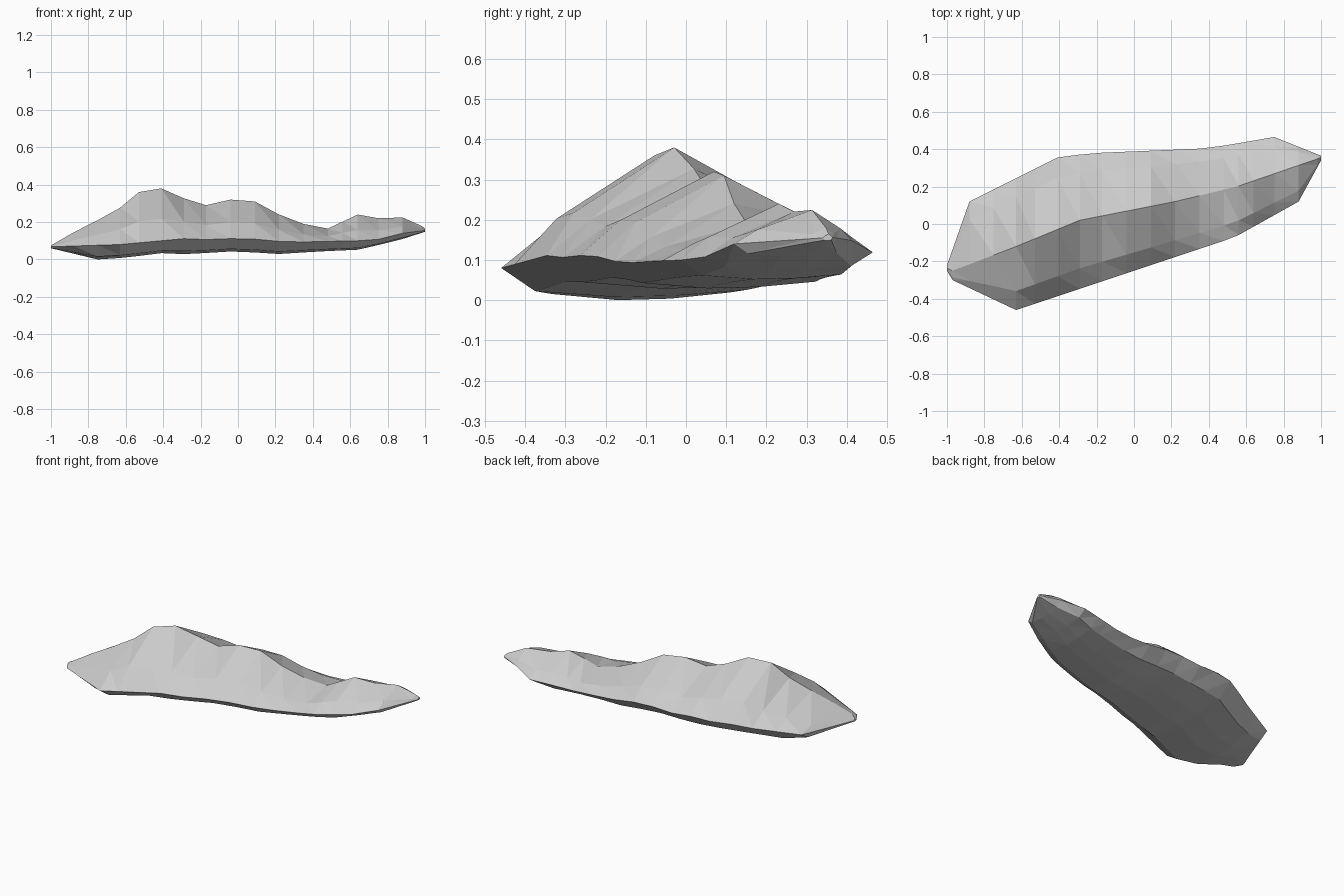
import bpy, bmesh

if "Cube" in bpy.data.objects:
    bpy.data.objects.remove(bpy.data.objects["Cube"])

# Long profiles as (x, value) pairs, joined by straight lines
FRONT_Y = [(-1, -.25), (-.97, -.3), (-.63, -.46), (.54, -.07), (.88, .12), (1, .34)]
BACK_Y = [(-1, -.22), (-.88, .12), (-.4, .36), (-.2, .38), (.4, .405), (.75, .465), (1, .365)]
RIDGE_Y = [(-1, -.235), (-.97, -.25), (-.63, -.12), (-.29, .02), (.22, .12), (.55, .2), (1, .355)]
RIDGE_Z = [(-1, .075), (-.87, .15), (-.65, .26), (-.53, .36), (-.41, .38), (-.3, .33),
           (-.17, .29), (-.04, .32), (.09, .31), (.22, .24), (.35, .19), (.48, .165),
           (.64, .24), (.74, .22), (.9, .225), (.98, .18), (1, .165)]
RIM_Z = [(-1, .068), (-.63, .08), (-.28, .112), (-.14, .105), (.02, .115), (.27, .092),
         (.65, .1), (.78, .11), (.88, .14), (1, .155)]
BASE_Z = [(-1, .06), (-.75, 0), (-.6, .01), (-.4, .035), (-.28, .028), (0, .045), (.2, .028),
          (.42, .042), (.64, .052), (.85, .1), (1, .148)]
STATIONS = [-1, -.97, -.88, -.75, -.63, -.53, -.41, -.29, -.17, -.04, .09, .22, .35,
            .48, .56, .64, .75, .88, .98, 1]


def sample(profile, x):
    for (x0, v0), (x1, v1) in zip(profile, profile[1:]):
        if x <= x1:
            return v0 + (v1 - v0) * (x - x0) / (x1 - x0)
    return profile[-1][1]


def section(x):
    f, b, r = (sample(p, x) for p in (FRONT_Y, BACK_Y, RIDGE_Y))
    top, rim, base = (sample(p, x) for p in (RIDGE_Z, RIM_Z, BASE_Z))
    rise = top - rim
    back_rim = rim + .1 * rise
    mid = f + .62 * (b - f)
    return [(x, r, top),
            (x, f + .30 * (r - f), rim + .42 * rise),
            (x, f, rim),
            (x, f + .12 * (b - f), base + .2 * (rim - base)),
            (x, f + .4 * (b - f), base),
            (x, mid, base + .05 * (rim - base)),
            (x, b - .13 * (b - f), base + .25 * (rim - base)),
            (x, b, back_rim),
            (x, b + .28 * (r - b), rim + .45 * rise)]


# Rock ridge: loft of faceted sections with closed ends
bm = bmesh.new()
rings = [[bm.verts.new(p) for p in section(x)] for x in STATIONS]
for a, c in zip(rings, rings[1:]):
    n = len(a)
    for i in range(n):
        j = (i + 1) % n
        bm.faces.new((a[i], a[j], c[j], c[i]))
bm.faces.new(rings[0])
bm.faces.new(rings[-1])
bmesh.ops.triangulate(bm, faces=bm.faces[:])
bmesh.ops.recalc_face_normals(bm, faces=bm.faces[:])
mesh = bpy.data.meshes.new("rock_ridge")
bm.to_mesh(mesh)
bm.free()
rock = bpy.data.objects.new("rock_ridge", mesh)
bpy.context.collection.objects.link(rock)
